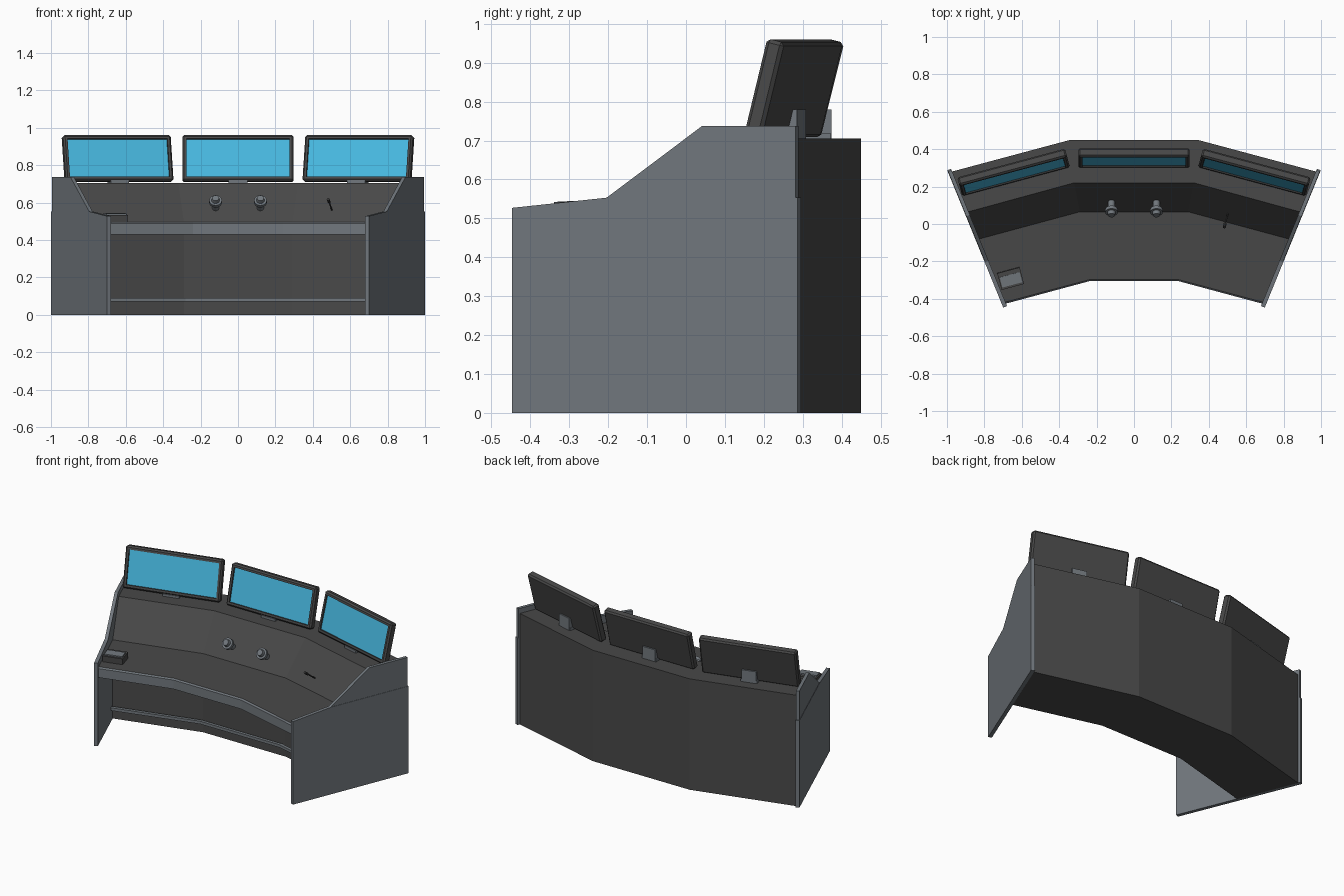
import bpy, bmesh, math
from mathutils import Matrix, Vector

cube = bpy.data.objects.get("Cube")
if cube:
    bpy.data.objects.remove(cube, do_unlink=True)


def material(name, rgb):
    m = bpy.data.materials.new(name)
    m.use_nodes = True
    m.diffuse_color = (*rgb, 1)
    m.node_tree.nodes["Principled BSDF"].inputs["Base Color"].default_value = (*rgb, 1)
    return m


CHARCOAL = material("charcoal", (0.065, 0.065, 0.065))
GREY = material("blue grey", (0.165, 0.185, 0.205))
BLACK = material("near black", (0.045, 0.045, 0.045))
SCREEN = material("screen blue", (0.065, 0.49, 0.76))


def finish(name, bm, mats):
    bmesh.ops.recalc_face_normals(bm, faces=bm.faces)
    mesh = bpy.data.meshes.new(name)
    bm.to_mesh(mesh)
    bm.free()
    ob = bpy.data.objects.new(name, mesh)
    bpy.context.collection.objects.link(ob)
    for m in mats:
        mesh.materials.append(m)
    return ob


def place(x, y, z, turn=0.0, tilt=0.0):
    return (Matrix.Translation((x, y, z)) @ Matrix.Rotation(math.radians(turn), 4, 'Z')
            @ Matrix.Rotation(math.radians(tilt), 4, 'X'))


def add_box(bm, lo, hi, matrix):
    lo, hi = Vector(lo), Vector(hi)
    size = Matrix.Diagonal((*(hi - lo), 1))
    return bmesh.ops.create_cube(bm, size=1, matrix=matrix @ Matrix.Translation((lo + hi) / 2) @ size)


def add_disc(bm, r1, r2, z0, z1, matrix, sides=20):
    bmesh.ops.create_cone(bm, cap_ends=True, segments=sides, radius1=r1, radius2=r2, depth=z1 - z0,
                          matrix=matrix @ Matrix.Translation((0, 0, (z0 + z1) / 2)))


def inner_x(y):
    """Inner face of the slanting side panel at depth y."""
    return 0.86 + 0.408 * y


def three_wing_loft(name, rows, mats, accent=()):
    """Sweep a closed profile along three angled wings; rows are (end y, bend x, bend y, z)."""
    bm = bmesh.new()
    rings = []
    for side, at_end in ((-1, True), (-1, False), (1, False), (1, True)):
        rings.append([bm.verts.new((side * (inner_x(ey) if at_end else bx), ey if at_end else by, z))
                      for ey, bx, by, z in rows])
    n = len(rows)
    for a, b in zip(rings, rings[1:]):
        for i in range(n):
            j = (i + 1) % n
            f = bm.faces.new((a[i], a[j], b[j], b[i]))
            f.material_index = 1 if i in accent else 0
    bm.faces.new(rings[0])
    bm.faces.new(rings[-1])
    return finish(name, bm, mats)


# Console body: floor, back, shelf, sloped instrument face, desk and its grey lip
three_wing_loft("console_body", [
    (-0.08, 0.29, 0.065, 0.0),
    (0.28, 0.34, 0.45, 0.0),
    (0.28, 0.34, 0.45, 0.705),
    (0.065, 0.32, 0.22, 0.705),
    (-0.08, 0.29, 0.065, 0.50),
    (-0.418, 0.24, -0.298, 0.495),
    (-0.426, 0.24, -0.306, 0.487),
    (-0.426, 0.24, -0.306, 0.43),
    (-0.08, 0.29, 0.065, 0.43),
], [CHARCOAL, GREY], accent=(5, 6))

# Foot rail in the knee space
three_wing_loft("foot_rail", [
    (-0.125, 0.28, 0.02, 0.072), (-0.105, 0.283, 0.04, 0.072),
    (-0.105, 0.283, 0.04, 0.09), (-0.125, 0.28, 0.02, 0.09),
], [GREY])


# Side panels: lower slab and slightly recessed upper wing
def side_panel(name, side, profile, inset):
    bm = bmesh.new()
    layers = []
    for depth in (inset, 0.022):
        layers.append([bm.verts.new((side * (0.8816 + 0.408 * y - 0.926 * depth), y + 0.378 * depth, z))
                       for y, z in profile])
    n = len(profile)
    for i in range(n):
        j = (i + 1) % n
        bm.faces.new((layers[0][i], layers[0][j], layers[1][j], layers[1][i]))
    bm.faces.new(layers[0])
    bm.faces.new(layers[1])
    finish(name, bm, [GREY])


for side, label in ((1, "left"), (-1, "right")):
    side_panel(label + "_lower_panel", side,
               [(-0.447, 0), (0.287, 0), (0.287, 0.553), (-0.205, 0.553), (-0.447, 0.527)], 0)
    side_panel(label + "_upper_panel", side,
               [(-0.205, 0.553), (0.281, 0.553), (0.281, 0.737), (0.04, 0.737)], 0.002)


# Monitors with recessed screens, each on a bracket
for label, x, y, turn in (("right", -0.63, 0.225, 15), ("centre", 0, 0.30, 0), ("left", 0.63, 0.225, -15)):
    bm = bmesh.new()
    add_box(bm, (-0.298, 0, 0), (0.298, 0.047, 0.252), Matrix())
    bmesh.ops.bevel(bm, geom=list(bm.edges), offset=0.009, segments=1, affect='EDGES')
    bm.normal_update()
    front = min(bm.faces, key=lambda f: f.calc_center_median().y)
    bmesh.ops.inset_region(bm, faces=[front], thickness=0.018)
    rim = bmesh.ops.inset_region(bm, faces=[front], thickness=0.002, depth=-0.008)
    for f in rim["faces"]:
        f.material_index = 1
    front.material_index = 2
    bm.transform(place(x, y, 0.718, turn, -14))
    finish(label + "_monitor", bm, [CHARCOAL, BLACK, SCREEN])

    bm = bmesh.new()
    stand = place(x, y, 0.70, turn)
    add_box(bm, (-0.05, 0.0, 0), (0.05, 0.072, 0.02), stand)
    add_box(bm, (-0.045, 0.045, 0), (0.045, 0.074, 0.08), stand)
    finish(label + "_monitor_bracket", bm, [GREY])

# Control knobs standing out of the sloped face
for label, x in (("right", -0.12), ("left", 0.12)):
    bm = bmesh.new()
    base = place(x, 0.065, 0.50, 0, 53) @ Matrix.Translation((0, 0.088, 0))
    add_disc(bm, 0.018, 0.018, -0.005, 0.052, base)
    add_disc(bm, 0.034, 0.034, 0.05, 0.07, base)
    add_disc(bm, 0.022, 0.018, 0.07, 0.09, base)
    knob = finish(label + "_knob", bm, [GREY])
    bpy.ops.object.select_all(action='DESELECT')
    knob.select_set(True)
    bpy.context.view_layer.objects.active = knob
    bpy.ops.object.shade_smooth_by_angle()

# Small lever on the left wing
bm = bmesh.new()
base = place(0.49, 0.011, 0.50, -15, 53) @ Matrix.Translation((0, 0.076, 0))
add_disc(bm, 0.004, 0.004, -0.005, 0.07, base, 8)
add_disc(bm, 0.008, 0.008, 0.068, 0.095, base, 8)
finish("lever", bm, [BLACK])

# Desk pad with a light top plate
pad = place(-0.66, -0.29, 0.49, 15, 3)
bm = bmesh.new()
add_box(bm, (-0.062, -0.046, 0), (0.062, 0.046, 0.046), pad)
finish("desk_pad", bm, [CHARCOAL])
bm = bmesh.new()
add_box(bm, (-0.055, -0.034, 0.046), (0.055, 0.022, 0.054), pad)
finish("desk_pad_plate", bm, [GREY])
